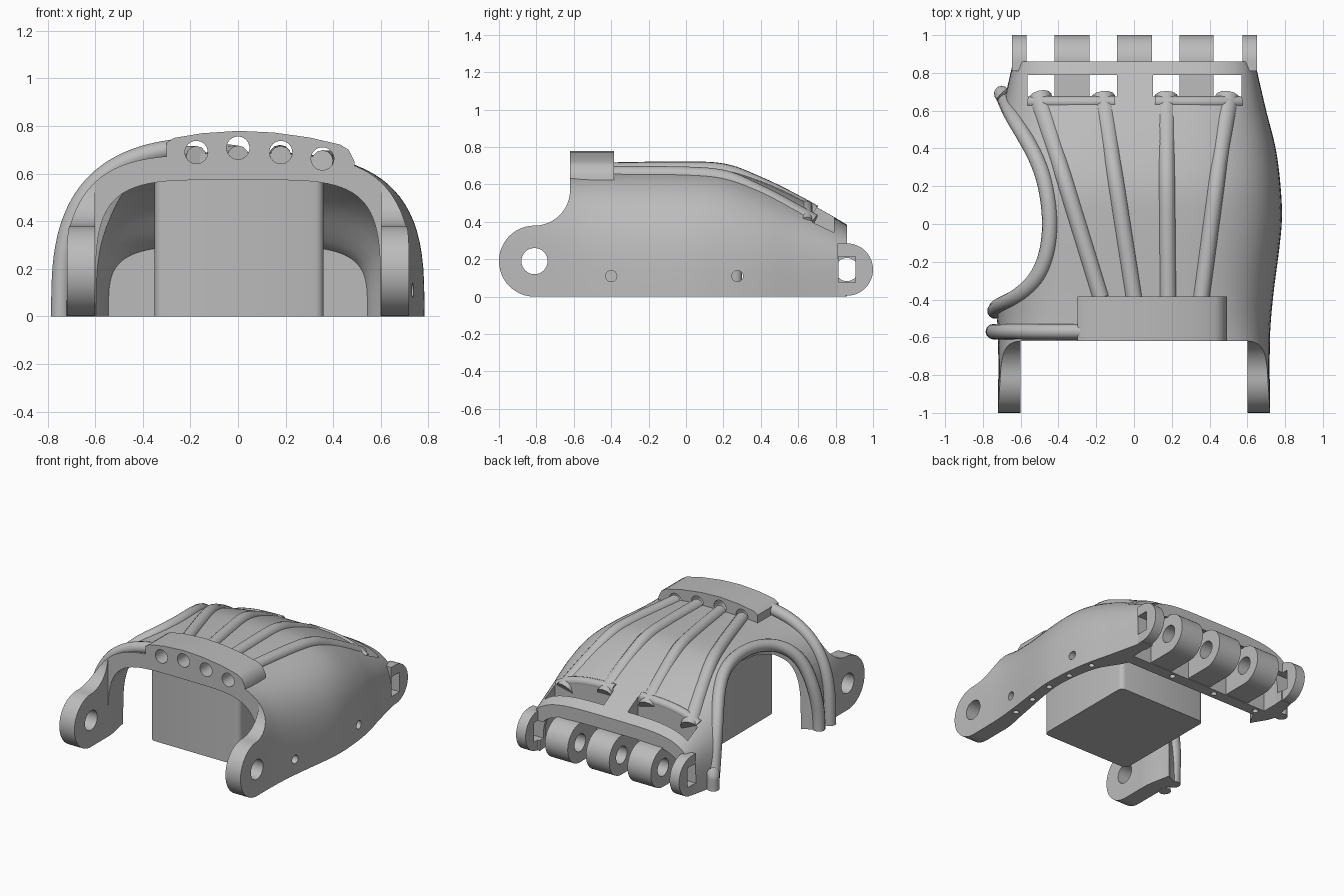
import bpy, bmesh, math
from mathutils import Vector

cube = bpy.data.objects.get("Cube")
if cube:
    bpy.data.objects.remove(cube, do_unlink=True)

grey = bpy.data.materials.new("plain_grey")
grey.use_nodes = True
grey.diffuse_color = (0.5, 0.5, 0.5, 1)
grey.node_tree.nodes["Principled BSDF"].inputs["Base Color"].default_value = (0.5, 0.5, 0.5, 1)

# Shell stations: y, half width, crest height, wall thickness, roof thickness, squareness
STATIONS = [(-1.05, .72, .67, .12, .12, 6), (-.6, .72, .68, .12, .105, 3.7), (-.4, .735, .685, .1, .09, 3.3),
            (0, .782, .69, .08, .08, 3.2), (.2, .776, .68, .08, .09, 3.2), (.4, .75, .62, .1, .14, 3.2),
            (.6, .70, .53, .16, .24, 3.4), (.75, .665, .45, .1, .14, 3.8), (.86, .64, .385, .08, .095, 4.2)]


def station(y):
    """Smoothly interpolated shell section at y."""
    i = max(k for k in range(len(STATIONS) - 1) if k == 0 or STATIONS[k][0] <= y)
    a, b = STATIONS[i], STATIONS[i + 1]
    p, q = STATIONS[max(i - 1, 0)], STATIONS[min(i + 2, len(STATIONS) - 1)]
    d = b[0] - a[0]
    t = (y - a[0]) / d
    out = []
    for k in range(1, 6):
        m0 = (b[k] - p[k]) / (b[0] - p[0]) * d
        m1 = (q[k] - a[k]) / (q[0] - a[0]) * d
        out.append((2 * t**3 - 3 * t * t + 1) * a[k] + (t**3 - 2 * t * t + t) * m0
                   + (3 * t * t - 2 * t**3) * b[k] + (t**3 - t * t) * m1)
    return out


def arch(w, h, n, steps=44):
    pts = []
    for i in range(steps + 1):
        a = math.pi * i / steps
        c, s = math.cos(a), (math.sin(a) if 0 < i < steps else 0)
        pts.append((math.copysign(abs(c) ** (2 / n), c) * w, s ** (2 / n) * h))
    return pts


def surface(x, y):
    w, h, side, roof, n = station(y)
    return h * max(0, 1 - abs(x / w) ** n) ** (1 / n)


def make(name, bm):
    bmesh.ops.recalc_face_normals(bm, faces=bm.faces)
    me = bpy.data.meshes.new(name)
    bm.to_mesh(me)
    bm.free()
    ob = bpy.data.objects.new(name, me)
    bpy.context.collection.objects.link(ob)
    me.materials.append(grey)
    return ob


def prism(name, pts, axis, lo, hi):
    """Extrude a 2D outline along x (outline yz), y (outline xz) or z (outline xy)."""
    place = {"x": lambda a, b, c: (c, a, b), "y": lambda a, b, c: (a, c, b),
             "z": lambda a, b, c: (a, b, c)}[axis]
    bm = bmesh.new()
    face = bm.faces.new([bm.verts.new(place(a, b, lo)) for a, b in pts])
    ext = bmesh.ops.extrude_face_region(bm, geom=[face])
    move = Vector(place(0, 0, hi - lo))
    bmesh.ops.translate(bm, vec=move, verts=[v for v in ext["geom"] if isinstance(v, bmesh.types.BMVert)])
    return make(name, bm)


def arc(cx, cy, r, start, end, steps=24):
    return [(cx + r * math.cos(math.radians(start + (end - start) * i / steps)),
             cy + r * math.sin(math.radians(start + (end - start) * i / steps))) for i in range(steps + 1)]


def rod(cx, cy, r, axis, lo, hi):
    return prism("cutter", arc(cx, cy, r, 0, 360, 32)[:-1], axis, lo, hi)


def box(name, x0, x1, y0, y1, z0, z1):
    return prism(name, [(x0, y0), (x1, y0), (x1, y1), (x0, y1)], "z", z0, z1)


def activate(ob):
    bpy.ops.object.select_all(action="DESELECT")
    ob.select_set(True)
    bpy.context.view_layer.objects.active = ob


def cut(ob, *cutters):
    activate(ob)
    for c in cutters:
        c.hide_render = True
        mod = ob.modifiers.new("cut", "BOOLEAN")
        mod.operation, mod.solver, mod.object = "DIFFERENCE", "EXACT", c
        bpy.ops.object.modifier_apply(modifier=mod.name)
        bpy.data.objects.remove(c, do_unlink=True)


def smooth(ob, angle=32):
    activate(ob)
    bpy.ops.object.shade_smooth_by_angle(angle=math.radians(angle))


def tube(name, pts, radius, flare=None):
    cu = bpy.data.curves.new(name, "CURVE")
    cu.dimensions = "3D"
    cu.bevel_depth, cu.bevel_resolution, cu.use_fill_caps = radius, 4, True
    sp = cu.splines.new("NURBS")
    sp.points.add(len(pts) - 1)
    for i, p in enumerate(pts):
        sp.points[i].co = (*p, 1)
        sp.points[i].radius = flare(i / (len(pts) - 1)) if flare else 1
    sp.order_u, sp.use_endpoint_u, sp.resolution_u = 4, True, 4
    ob = bpy.data.objects.new(name, cu)
    bpy.context.collection.objects.link(ob)
    cu.materials.append(grey)
    activate(ob)
    bpy.ops.object.convert(target="MESH")
    smooth(bpy.context.object, 50)


# Palm shell: lofted arch with inner and outer skins
bm = bmesh.new()
rings = []
COUNT = 48
for i in range(COUNT + 1):
    y = -1.05 + 1.91 * i / COUNT
    w, h, side, roof, n = station(y)
    loop = arch(w, h, n) + arch(w - side, h - roof, n + .8)[::-1]
    rings.append([bm.verts.new((x, y, z)) for x, z in loop])
for a, b in zip(rings, rings[1:]):
    for j in range(len(a)):
        k = (j + 1) % len(a)
        bm.faces.new((a[j], a[k], b[k], b[j]))
bm.faces.new(rings[0])
bm.faces.new(rings[-1])
shell = make("palm_shell", bm)

# Wrist hinge outline, thumb opening and knuckle windows
wrist = ([(-1.2, -.1), (-.81, -.1)] + arc(-.81, .19, .19, 270, 90)
         + arc(-.81, .57, .19, -90, 0, 12)[1:] + [(-.62, 1), (-1.2, 1)])
rim = [(-.69, .68), (-.66, .6), (-.6, .5), (-.54, .4), (-.485, .28), (-.455, .15), (-.44, 0),
       (-.455, -.15), (-.5, -.27), (-.57, -.35), (-.65, -.405), (-.715, -.43)]
cut(shell, prism("cutter", wrist, "x", -1, 1), box("cutter", -.6, .6, -1.2, -.62, -.1, 1),
    prism("cutter", [(-1, .69)] + rim + [(-1, -.45)], "z", -.1, 1),
    box("cutter", -.565, -.09, .675, .79, -.1, 1), box("cutter", .1, .57, .675, .79, -.1, 1),
    rod(-.81, .19, .07, "x", -1, 1),
    rod(-.4, .11, .03, "x", .5, 1), rod(.275, .11, .03, "x", .5, 1))
cut(shell, *[rod(station(y)[0] - .045, y, .02, "z", -.05, .06) for y in (-.4, -.2, 0, .2, .4)])

# Finger knuckles
for name, x0, x1 in (("outer_knuckle_right", -.645, -.57), ("knuckle_right", -.42, -.235),
                     ("knuckle_middle", -.09, .095), ("knuckle_left", .24, .42),
                     ("outer_knuckle_left", .575, .65)):
    outer = name.startswith("outer")
    back = .81 if outer else .66
    outline = [(back, .005)] + arc(.86, .145, .14, -90, 90) + [(back, .285)]
    knuckle = prism(name, outline, "x", x0, x1)
    if outer:
        hole = box("cutter", x0 - .1, x1 + .1, .815, .905, .075, .215)
        cut(shell, box("cutter", x0 - .1, x1 + .1, .815, .905, .075, .215))
    else:
        hole = rod(.86, .145, .062, "x", x0 - .1, x1 + .1)
    cut(knuckle, hole)
    smooth(knuckle)

# Cross bar under the knuckles with stitching holes
bar = box("knuckle_support_bar", -.6, .6, .59, .675, 0, .29)
cut(bar, *[rod(x, .635, .02, "z", -.05, .06) for x in (-.52, -.16, .2, .56)])
smooth(bar)

# Raised wrist guide with four cord holes
CORDS = [(-.175, .69, -.5), (0, .708, -.165), (.18, .69, .17), (.355, .663, .495)]
top = [(-.3, .61), (-.3, .73), (-.27, .75), (-.15, .77), (0, .78), (.15, .773), (.3, .752), (.43, .722),
       (.465, .7), (.49, .65), (.49, .59)]
guide = prism("cord_guide", top, "y", -.62, -.385)
cut(guide, *[rod(x, z, .048, "y", -.8, -.3) for x, z, _ in CORDS])
cut(shell, *[rod(x, z, .048, "y", -.8, -.385) for x, z, _ in CORDS])
smooth(guide)
smooth(shell)

# Cord channels running over the back of the palm
for i, (x0, _, x1) in enumerate(CORDS):
    path = []
    for k in range(19):
        t = k / 18
        x, y = x0 + (x1 - x0) * t, -.39 + 1.06 * t
        path.append((x, y, surface(x, y) - .012 - .05 * max(0, t - .6) / .4))
    tube(f"cord_channel_{i + 1}", path, .045, lambda t: 1 + .45 * max(0, t - .7) / .3)

# Lips in front of the knuckle windows
for side, x0, x1 in (("right", -.55, -.1), ("left", .11, .56)):
    xs = [x0 + (x1 - x0) * k / 12 for k in range(13)]
    tube(f"window_lip_{side}", [(x, .645, surface(x, .645) - .022) for x in xs], .032)

# Rounded rims of the thumb opening
path = [(-.70, .69, .0), (-.70, .69, .08), (-.70, .69, .16)]
path += [(x, y, surface(x, y) - .005) for x, y in rim]
path += [(-.735, -.455, .15), (-.735, -.46, .07), (-.735, -.46, 0)]
tube("thumb_rim", path, .042)
strap = [(x, -.57, z) for x, z in arch(.745, .715, 3.0) if x < -.22]
tube("thumb_strap_rim", strap, .041)

# Inner block with softened upright edges
block = box("palm_block", -.35, .36, -.5, .3, 0, .585)
bm = bmesh.new()
bm.from_mesh(block.data)
upright = [e for e in bm.edges if abs(e.verts[0].co.z - e.verts[1].co.z) > .1]
bmesh.ops.bevel(bm, geom=upright, offset=.035, segments=3, affect="EDGES", profile=.5)
bm.to_mesh(block.data)
bm.free()
smooth(block)
